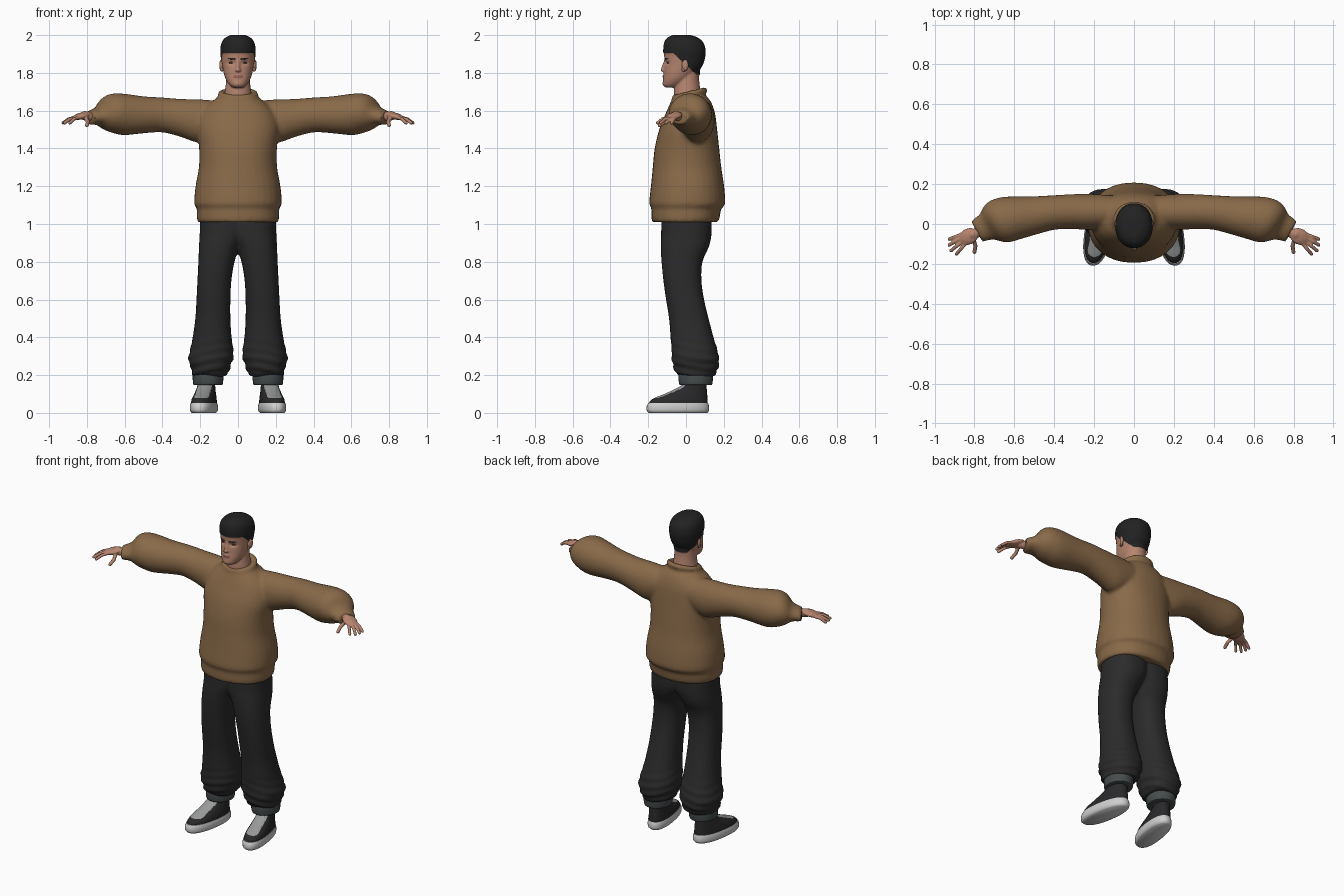
import bpy, bmesh, math
from mathutils import Matrix, Vector

cube = bpy.data.objects.get("Cube")
if cube:
    bpy.data.objects.remove(cube, do_unlink=True)


def material(name, r, g, b):
    mat = bpy.data.materials.new(name)
    mat.use_nodes = True
    mat.diffuse_color = (r, g, b, 1)
    shader = mat.node_tree.nodes["Principled BSDF"]
    shader.inputs["Base Color"].default_value = (r, g, b, 1)
    shader.inputs["Roughness"].default_value = 0.8
    return mat


BROWN = material("sweater brown", .25, .143, .066)
CHARCOAL = material("trouser charcoal", .024, .024, .025)
CUFF_GREY = material("cuff grey", .06, .072, .072)
SKIN = material("skin", .47, .235, .16)
HAIR = material("hair black", .016, .016, .017)
LIPS = material("lips", .33, .13, .1)
EYES = material("eyes dark", .05, .035, .03)
SOLE = material("sole white", .62, .62, .62)
SHOE = material("shoe black", .022, .022, .024)
LACES = material("lace grey", .32, .33, .33)

# Unit ball, made once and copied wherever a rounded lump is needed
template = bmesh.new()
bmesh.ops.create_icosphere(template, subdivisions=2, radius=1)
template.verts.index_update()
BALL_POINTS = [v.co.copy() for v in template.verts]
BALL_FACES = [[v.index for v in f.verts] for f in template.faces]
template.free()


def upright(t, a, b):
    return Vector((a, b, t))


def symmetric(rows):
    return [(z, -half, half, front, back) for z, half, front, back in rows]


def spline(p, q, r, s, t):
    """Smooth interpolation between q and r."""
    return q + t * (r - p + t * (2*p - 5*q + 4*r - s + t * (3*(q - r) + s - p))) / 2


def loft(bm, rows, place=upright, power=2.0, segments=32, steps=3):
    """Skin rows of (station, a_min, a_max, b_min, b_max) with rounded rings."""
    dense = []
    for i in range(len(rows) - 1):
        near = [rows[max(i - 1, 0)], rows[i], rows[i + 1], rows[min(i + 2, len(rows) - 1)]]
        for k in range(steps):
            dense.append([spline(*values, k / steps) for values in zip(*near)])
    dense.append(rows[-1])
    rings = []
    for t, a0, a1, b0, b1 in dense:
        ring = []
        for k in range(segments):
            angle = math.tau * k / segments
            c, s = math.cos(angle), math.sin(angle)
            a = (a0 + a1) / 2 + (a1 - a0) / 2 * math.copysign(abs(c) ** (2 / power), c)
            b = (b0 + b1) / 2 + (b1 - b0) / 2 * math.copysign(abs(s) ** (2 / power), s)
            ring.append(bm.verts.new(place(t, a, b)))
        rings.append(ring)
    for low, high in zip(rings, rings[1:]):
        for k in range(segments):
            j = (k + 1) % segments
            bm.faces.new((low[k], low[j], high[j], high[k]))
    bm.faces.new(rings[0][::-1])
    bm.faces.new(rings[-1])


def ball(bm, centre, size, turn=0.0, tilt=0.0):
    matrix = (Matrix.Translation(centre) @ Matrix.Rotation(turn, 4, "Z")
              @ Matrix.Rotation(tilt, 4, "Y") @ Matrix.Diagonal((*size, 1)))
    verts = [bm.verts.new(matrix @ point) for point in BALL_POINTS]
    for face in BALL_FACES:
        bm.faces.new([verts[i] for i in face])


def bead_path(bm, points, radius):
    """Chain of overlapping balls, fused later into a finger."""
    for start, end in zip(points, points[1:]):
        start, end = Vector(start), Vector(end)
        count = max(2, math.ceil((end - start).length / radius * 1.5))
        for k in range(count + 1):
            ball(bm, start.lerp(end, k / count), (radius,) * 3)


def mirror(bm):
    copy = bmesh.ops.duplicate(bm, geom=bm.verts[:] + bm.edges[:] + bm.faces[:])["geom"]
    for v in copy:
        if isinstance(v, bmesh.types.BMVert):
            v.co.x = -v.co.x


def finish(bm, name, mat, voxel=0, smooth=4):
    """Make the object; with a voxel size, fuse its parts into one skin."""
    bmesh.ops.recalc_face_normals(bm, faces=bm.faces)
    mesh = bpy.data.meshes.new(name)
    bm.to_mesh(mesh)
    bm.free()
    obj = bpy.data.objects.new(name, mesh)
    bpy.context.collection.objects.link(obj)
    if voxel:
        fuse = obj.modifiers.new("fuse", "REMESH")
        fuse.mode, fuse.voxel_size = "VOXEL", voxel
        soften = obj.modifiers.new("soften", "SMOOTH")
        soften.factor, soften.iterations = 0.5, smooth
        graph = bpy.context.evaluated_depsgraph_get()
        obj.data = bpy.data.meshes.new_from_object(obj.evaluated_get(graph))
        obj.modifiers.clear()
    obj.data.materials.clear()
    obj.data.materials.append(mat)
    bpy.ops.object.select_all(action="DESELECT")
    obj.select_set(True)
    bpy.context.view_layer.objects.active = obj
    bpy.ops.object.shade_smooth_by_angle(angle=math.radians(50))
    return obj


def sculpt(obj, move):
    """Shift every point by move(position, normal), all in one write."""
    flat = []
    for v in obj.data.vertices:
        flat.extend(v.co + move(v.co, v.normal))
    obj.data.vertices.foreach_set("co", flat)
    obj.data.update()


def paint(obj, mat, rule):
    obj.data.materials.append(mat)
    slot = len(obj.data.materials) - 1
    slots = [slot if rule(face.center, face.normal) else face.material_index
             for face in obj.data.polygons]
    obj.data.polygons.foreach_set("material_index", slots)


# Sweater: sleeves with cuffs, body with hem, rolled collar
def sleeve(x, y, z):
    lean = min(max((x - .35) * 1.5, 0), .55)
    axis_y = .06 - max(x - .35, 0) ** 1.4 * .3
    return Vector((x + lean * (y - axis_y), y, z))


def collar(turn, a, b):
    c, s = math.cos(turn), math.sin(turn)
    return Vector(((.09 + a) * c, .018 + (.078 + a) * s, 1.688 + .02 * s + b))


bm = bmesh.new()
loft(bm, [(.08, -.02, .14, 1.47, 1.65), (.2, -.03, .15, 1.43, 1.66),
          (.3, -.026, .15, 1.46, 1.662), (.4, -.028, .144, 1.485, 1.67),
          (.5, -.05, .138, 1.48, 1.676), (.6, -.075, .137, 1.47, 1.69),
          (.66, -.09, .12, 1.484, 1.69), (.7, -.09, .09, 1.5, 1.67),
          (.73, -.08, .055, 1.52, 1.63), (.75, -.08, .04, 1.525, 1.615),
          (.79, -.09, .015, 1.525, 1.6)], sleeve)
mirror(bm)
loft(bm, symmetric([(1.01, .212, -.178, .168), (1.03, .218, -.183, .178),
                    (1.075, .218, -.183, .185), (1.09, .222, -.185, .195),
                    (1.11, .232, -.195, .208), (1.2, .225, -.186, .202),
                    (1.3, .207, -.176, .187), (1.4, .206, -.166, .176),
                    (1.5, .217, -.142, .165), (1.58, .2, -.11, .155),
                    (1.63, .16, -.088, .14), (1.665, .115, -.07, .12),
                    (1.69, .085, -.04, .09)]), power=2.2)
loft(bm, [(turn, -.017, .017, -.017, .017) for turn in (0, math.tau)],
     collar, segments=12, steps=48)
finish(bm, "sweater", BROWN, .011)

# Trousers: two legs that merge at the hips, with folds near the ankles
bm = bmesh.new()
loft(bm, [(.195, .06, .24, -.045, .148), (.22, .045, .247, -.06, .165),
          (.25, .042, .25, -.068, .174), (.28, .025, .265, -.075, .176),
          (.34, .025, .252, -.077, .165), (.4, .034, .24, -.082, .146),
          (.5, .04, .226, -.09, .12), (.6, .04, .22, -.106, .096),
          (.7, .035, .215, -.12, .082), (.8, .018, .21, -.13, .087),
          (.88, -.01, .207, -.134, .122), (.95, -.05, .203, -.132, .136),
          (1.04, -.05, .2, -.13, .135)], power=2.3)
mirror(bm)


def ankle_folds(c, n):
    fade = min(max(0, .42 - c.z) * 4, 1)
    return n * .005 * fade * math.sin(c.z * 130 + abs(c.x) * 25 + c.y * 20)


sculpt(finish(bm, "trousers", CHARCOAL, .012), ankle_folds)

# Turned-up cuffs and ankles
bm = bmesh.new()
loft(bm, [(.148, .085, .232, -.03, .135), (.155, .08, .238, -.037, .14),
          (.2, .076, .24, -.04, .143), (.225, .08, .235, -.03, .135)])
mirror(bm)
finish(bm, "trouser_cuffs", CUFF_GREY)
bm = bmesh.new()
loft(bm, [(.08, .118, .2, 0, .1), (.13, .122, .198, .01, .095), (.19, .12, .2, 0, .1)])
mirror(bm)
finish(bm, "ankles", SKIN)


# Shoes: toes turned slightly outward
def toe_out(z, x, y):
    return Vector((x + .18 - (y + .04) * .15, y, z))


bm = bmesh.new()
loft(bm, symmetric([(0, .058, -.198, .112), (.012, .067, -.208, .122),
                    (.035, .068, -.208, .122), (.052, .064, -.2, .117)]), toe_out, 2.3)
mirror(bm)
finish(bm, "shoe_soles", SOLE)
bm = bmesh.new()
loft(bm, symmetric([(.03, .062, -.198, .114), (.06, .062, -.192, .115),
                    (.08, .059, -.165, .114), (.1, .054, -.115, .112),
                    (.125, .048, -.06, .11), (.145, .045, -.025, .108),
                    (.158, .04, -.01, .1)]), toe_out, 2.3, 64, 6)
mirror(bm)
paint(finish(bm, "shoe_uppers", SHOE), LACES, lambda c, n: c.z > .08 and c.y < 0
      and n.z > .2 and abs(abs(c.x) - .18 + (c.y + .04) * .15) < .037)

# Head: skull, jaw, neck, nose and lips in one skin
bm = bmesh.new()
loft(bm, symmetric([(1.722, .026, -.108, -.05), (1.735, .044, -.122, -.02),
                    (1.765, .064, -.121, .02), (1.8, .076, -.117, .055),
                    (1.84, .083, -.114, .084), (1.88, .087, -.115, .097),
                    (1.92, .09, -.117, .1), (1.96, .083, -.112, .088),
                    (1.985, .063, -.095, .058), (1.997, .033, -.065, .02)]), power=2.15)
loft(bm, symmetric([(1.63, .085, -.06, .09), (1.7, .07, -.065, .078),
                    (1.76, .063, -.055, .07), (1.83, .06, -.04, .07)]))
bead_path(bm, [(0, -.108, 1.865), (0, -.126, 1.817)], .009)
for centre, size in [((0, -.122, 1.814), (.016, .014, .009)),
                     ((0, -.114, 1.782), (.024, .012, .009)),
                     ((0, -.113, 1.742), (.02, .013, .013))]:
    ball(bm, centre, size)
head = finish(bm, "head", SKIN, .0055, 3)


def is_hair(c):
    return c.z > 1.905 - .115 * min(max((c.y + .065) / .12, 0), 1)


def hair_and_sockets(c, n):
    if is_hair(c):
        return n * .004
    across, up = (abs(c.x) - .035) / .02, (c.z - 1.853) / .011
    depth = .011 * math.exp(-across * across - up * up)
    return Vector((0, depth if c.y < -.05 else 0, 0))


sculpt(head, hair_and_sockets)
paint(head, HAIR, lambda c, n: is_hair(c) or (
    c.y < -.06 and .016 < abs(c.x) < .055 and abs(c.z - 1.874) < .004))
paint(head, LIPS, lambda c, n: c.y < -.1 and abs(c.x) < .024 and abs(c.z - 1.782) < .007)

# Eyes and ears
bm = bmesh.new()
ball(bm, (.035, -.092, 1.853), (.013, .009, .005))
mirror(bm)
finish(bm, "eyes", EYES)
bm = bmesh.new()
ball(bm, (.089, -.005, 1.84), (.009, .019, .031), -.35)
ball(bm, (.085, -.012, 1.818), (.008, .011, .012))
mirror(bm)
finish(bm, "ears", SKIN)

# Hands: palm, four spread fingers and a thumb
bm = bmesh.new()
ball(bm, (.83, -.063, 1.572), (.055, .042, .018), -.5, .25)
bead_path(bm, [(.75, -.03, 1.565), (.81, -.053, 1.573)], .026)
for knuckle, tip in [((.866, -.052), (.926, -.076)), ((.868, -.07), (.926, -.105)),
                     ((.86, -.087), (.918, -.134)), ((.846, -.1), (.89, -.15))]:
    middle = [(k + t) / 2 for k, t in zip(knuckle, tip)]
    bead_path(bm, [(*knuckle, 1.563), (*middle, 1.556), (*tip, 1.535)], .0095)
bead_path(bm, [(.805, -.075, 1.562), (.795, -.11, 1.54), (.8, -.14, 1.523)], .011)
mirror(bm)
finish(bm, "hands", SKIN, .0045, 2)
